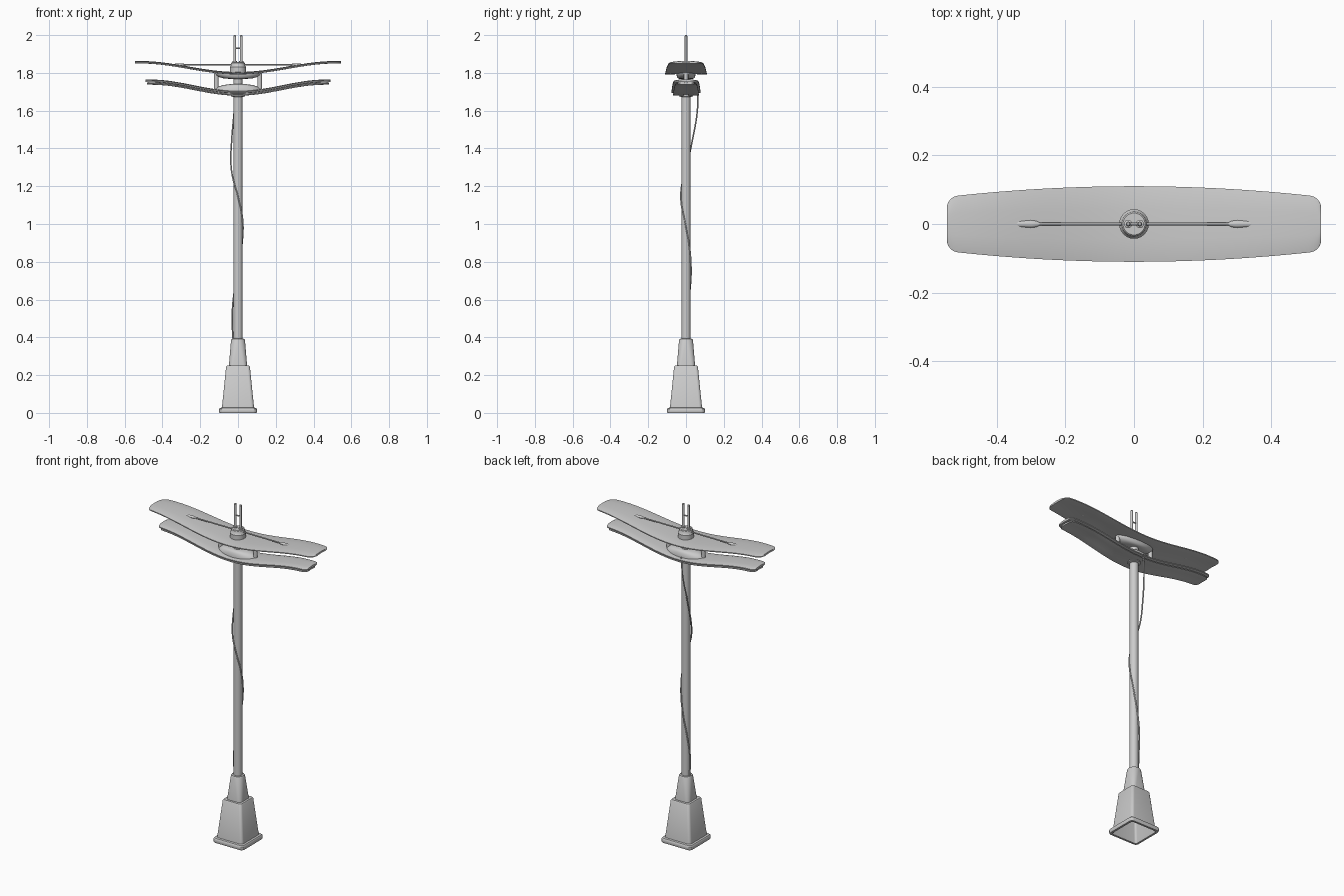
import bpy, bmesh, math
from math import sin, cos, pi, sqrt
from mathutils import Vector

if "Cube" in bpy.data.objects:
    bpy.data.objects.remove(bpy.data.objects["Cube"])


def finish(name, bm, angle=35):
    bmesh.ops.recalc_face_normals(bm, faces=bm.faces)
    me = bpy.data.meshes.new(name)
    bm.to_mesh(me)
    bm.free()
    ob = bpy.data.objects.new(name, me)
    bpy.context.collection.objects.link(ob)
    bpy.ops.object.select_all(action='DESELECT')
    ob.select_set(True)
    bpy.context.view_layer.objects.active = ob
    bpy.ops.object.shade_smooth_by_angle(angle=math.radians(angle))
    return ob


def loft(name, rings, angle=35):
    """Skin a list of closed rings and cap both ends."""
    bm = bmesh.new()
    vs = [[bm.verts.new(p) for p in r] for r in rings]
    n = len(vs[0])
    for a, b in zip(vs, vs[1:]):
        for i in range(n):
            j = (i + 1) % n
            bm.faces.new((a[i], a[j], b[j], b[i]))
    bm.faces.new(vs[0])
    bm.faces.new(vs[-1])
    return finish(name, bm, angle)


def rounded_square(h, r, z, seg=6):
    pts = []
    for k, (sx, sy) in enumerate([(1, 1), (-1, 1), (-1, -1), (1, -1)]):
        for i in range(seg + 1):
            a = (k + i / seg) * pi / 2
            pts.append((sx * (h - r) + r * cos(a), sy * (h - r) + r * sin(a), z))
    return pts


def turned(name, profile, x=0, n=24):
    """Round part from (radius, z) pairs."""
    return loft(name, [[(x + r * cos(2 * pi * i / n), r * sin(2 * pi * i / n), z)
                        for i in range(n)] for r, z in profile])


def tube(name, pts, r):
    cu = bpy.data.curves.new(name, 'CURVE')
    cu.dimensions = '3D'
    cu.bevel_depth, cu.bevel_resolution, cu.use_fill_caps = r, 2, True
    cu.resolution_u = 8
    sp = cu.splines.new('BEZIER')
    sp.bezier_points.add(len(pts) - 1)
    for bp, p in zip(sp.bezier_points, pts):
        bp.co = p
        bp.handle_left_type = bp.handle_right_type = 'AUTO'
    ob = bpy.data.objects.new(name, cu)
    bpy.context.collection.objects.link(ob)
    return ob


def wing(name, L, w_mid, w_end, z_mid, z_end, t, corner, camber):
    """Long plate swept up to both ends, with rounded plan corners."""
    half = [L * i / 24 for i in range(23)]
    half = [x for x in half if x < L - corner]
    half += [L - corner * (1 - sin(a * pi / 12)) for a in range(7)]
    xs = [-x for x in reversed(half[1:])] + half
    rings = []
    for x in xs:
        u = abs(x) / L
        w = w_mid + (w_end - w_mid) * u ** 2
        d = L - abs(x)
        if d < corner:
            w += -corner + sqrt(max(0, corner ** 2 - (corner - d) ** 2))
        z = z_end - (z_end - z_mid) * (1 + cos(pi * min(1, u / 0.96))) / 2
        ys = [-1, -.75, -.4, 0, .4, .75, 1]
        top = [(x, w * y, z - camber * y * y - (t * .25 if abs(y) == 1 else 0)) for y in ys]
        bot = [(x, w * y, z - t - camber * y * y + (t * .25 if abs(y) == 1 else 0)) for y in reversed(ys)]
        rings.append(top + bot)
    return loft(name, rings, 40)


def lens(name, L, w, z_flat, height, n=32):
    """Elongated fairing: flat on one side, bulging on the other."""
    rings = []
    for s, k in [(1, 0), (1, .12), (.94, .4), (.82, .7), (.62, .9), (.35, 1)]:
        ring = []
        for i in range(n):
            a = 2 * pi * i / n
            ring.append((L * s * cos(a), w * (.5 + s / 2) * sin(a), z_flat + height * k))
        rings.append(ring)
    return loft(name, rings, 40)


# hollow square base blending into a round sleeve
loft("base", [rounded_square(h, r, z) for h, r, z in [
    (.05, .01, .235), (.082, .012, .012), (.086, .014, 0), (.098, .018, 0),
    (.1, .018, .004), (.1, .018, .02), (.096, .018, .026), (.085, .016, .028),
    (.063, .014, .244), (.059, .013, .25), (.048, .022, .251),
    (.037, .034, .385), (.034, .034, .392), (.024, .024, .393)]])

# pole with collar
turned("pole", [(.024, .38), (.024, 1.83)])
turned("pole_collar", [(.024, 1.672), (.036, 1.676), (.036, 1.70), (.024, 1.704)])

# upper panel with fairing below and hub above
wing("upper_panel", .545, .11, .079, 1.805, 1.863, .011, .032, .004)
lens("upper_fairing", .125, .052, 1.802, -.034)
turned("mast_hub", [(.043, 1.795), (.043, 1.832), (.038, 1.838), (.036, 1.853), (.032, 1.857)])

# lower two-layer panel with fairing on top
wing("lower_panel_top", .49, .077, .06, 1.705, 1.765, .012, .025, .003)
wing("lower_panel_core", .475, .058, .044, 1.696, 1.756, .008, .02, .003)
wing("lower_panel_bottom", .482, .068, .052, 1.690, 1.748, .009, .022, .003)
lens("lower_fairing", .125, .055, 1.698, .042)

# struts between panels, mast prongs
for s, side in ((-1, "left"), (1, "right")):
    turned("strut_" + side, [(.012, 1.70), (.012, 1.81)], s * .115, 16)
    turned("mast_prong_" + side, [(.012, 1.85), (.012, 1.862), (.007, 1.864),
                                  (.007, 1.996), (.004, 2.0)], s * .017, 16)
    # paddle tip of the crossbar
    rings = []
    for x, r in [(.275, .004), (.285, .009), (.3, .011), (.335, .009), (.365, .004), (.372, .001)]:
        rings.append([(s * x, r * cos(2 * pi * i / 12), 1.842 + r * .7 * sin(2 * pi * i / 12)) for i in range(12)])
    loft("crossbar_tip_" + side, rings)
tube("mast_bridge", [(-.017, 0, 1.93), (.017, 0, 1.93)], .004)
tube("crossbar", [(-.3, 0, 1.842), (.3, 0, 1.842)], .004)

# cable winding down the pole
tube("cable", [(-.012, .062, 1.71), (-.02, .06, 1.6), (-.033, .035, 1.45), (-.037, .005, 1.31),
               (-.022, -.02, 1.22), (.004, -.027, 1.13), (.025, -.008, 1.02), (.022, .016, .9),
               (0, .027, .75), (-.023, .018, .62), (-.031, .004, .5), (-.026, .004, .38)], .004)
